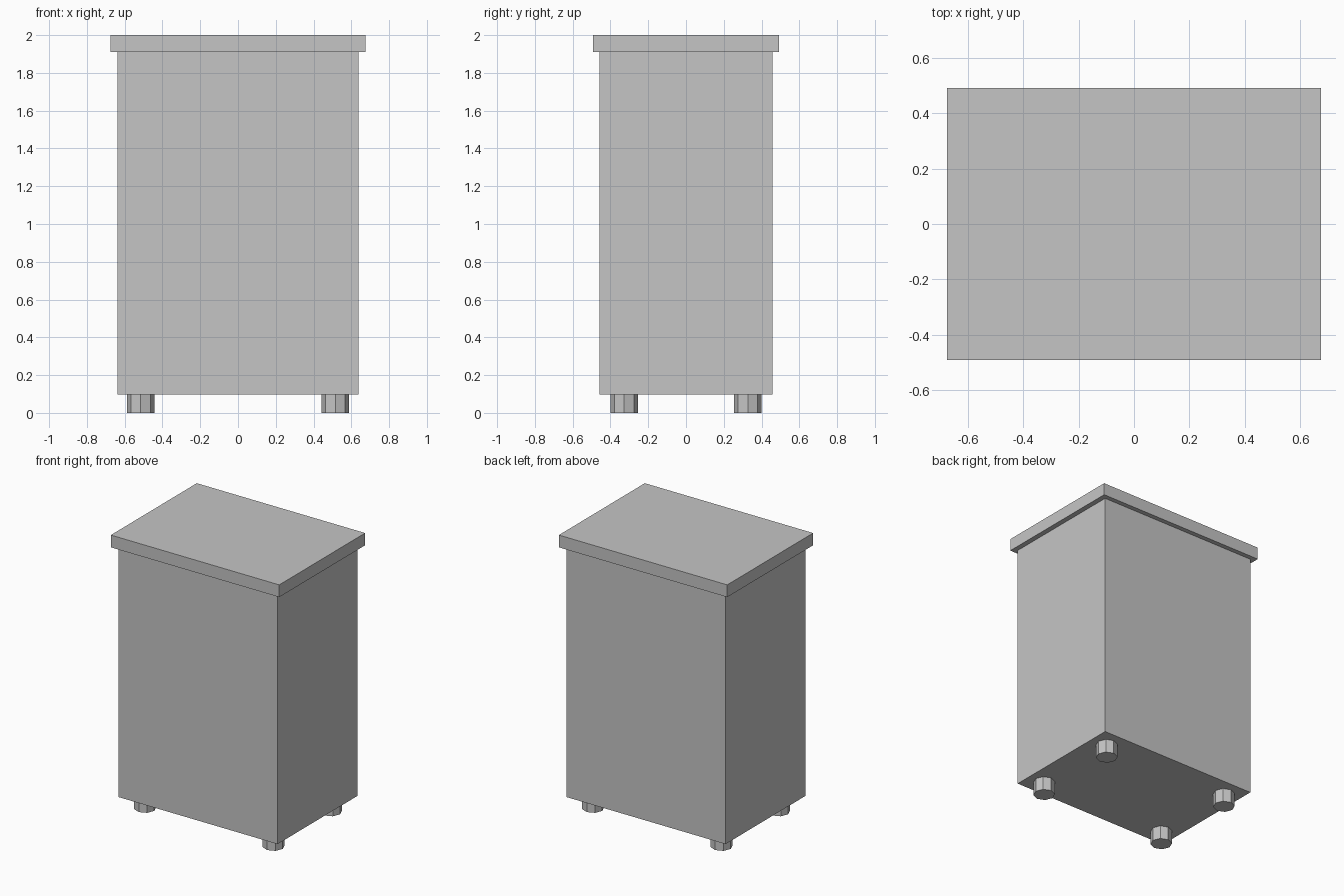
import bpy

# Remove the default cube
default_cube = bpy.data.objects.get("Cube")
if default_cube:
    bpy.data.objects.remove(default_cube, do_unlink=True)

# Single plain grey finish
grey = bpy.data.materials.new("plain_grey")
grey.use_nodes = True
colour = (0.56, 0.56, 0.56, 1.0)
grey.diffuse_color = colour
grey.node_tree.nodes["Principled BSDF"].inputs["Base Color"].default_value = colour


def finish(name):
    """Name the active object and give it the grey material."""
    obj = bpy.context.object
    obj.name = obj.data.name = name
    obj.data.materials.append(grey)
    return obj


def box(name, width, depth, bottom, top):
    """Box centred on x and y, between two heights."""
    bpy.ops.mesh.primitive_cube_add(size=1, location=(0, 0, (bottom + top) / 2))
    obj = finish(name)
    obj.scale = (width, depth, top - bottom)
    bpy.ops.object.transform_apply(location=False, rotation=False, scale=True)
    return obj


FOOT_HEIGHT = 0.098
LID_BOTTOM = 1.911

# Cabinet body and overhanging lid
box("cabinet_body", 1.276, 0.916, FOOT_HEIGHT, LID_BOTTOM)
box("lid", 1.35, 0.984, LID_BOTTOM, 2.0)

# Four octagonal feet
for side, sx in (("left", 1), ("right", -1)):
    for end, sy in (("front", -1), ("back", 1)):
        bpy.ops.mesh.primitive_cylinder_add(
            vertices=8, radius=0.073, depth=FOOT_HEIGHT,
            location=(sx * 0.515, sy * 0.328, FOOT_HEIGHT / 2))
        finish(f"{end}_{side}_foot")
